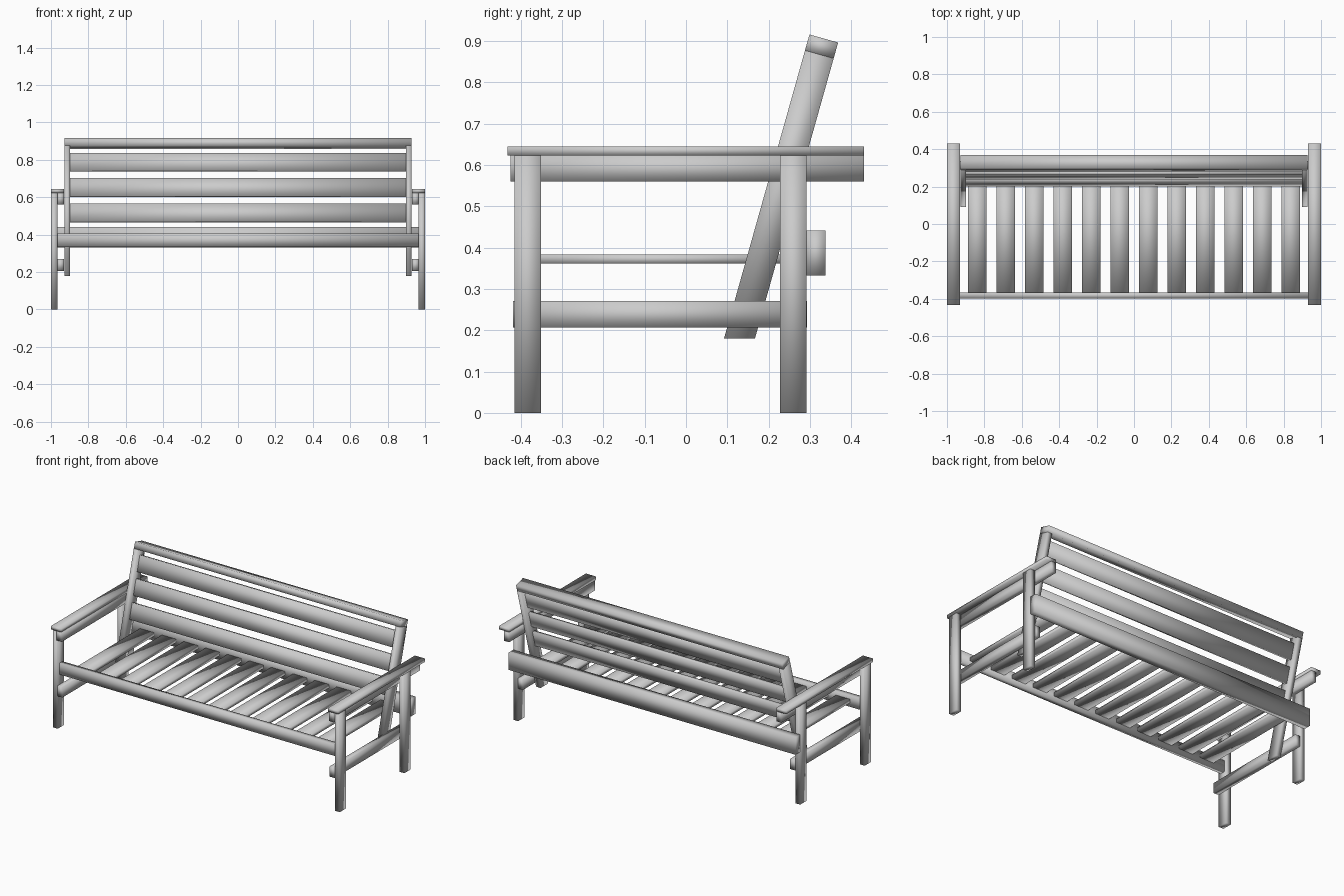
import bpy, bmesh
from math import sin, cos, radians
from mathutils import Vector

cube = bpy.data.objects.get("Cube")
if cube:
    bpy.data.objects.remove(cube, do_unlink=True)

grey = bpy.data.materials.new("plain grey")
grey.use_nodes = True
GREY = (0.6, 0.6, 0.6, 1)
grey.diffuse_color = GREY
grey.node_tree.nodes["Principled BSDF"].inputs["Base Color"].default_value = GREY


def prism(name, profile, x0, x1):
    """Extrude a side profile of (y, z) points from x0 to x1."""
    bm = bmesh.new()
    face = bm.faces.new([bm.verts.new((x0, y, z)) for y, z in profile])
    side = bmesh.ops.extrude_face_region(bm, geom=[face])["geom"]
    verts = [g for g in side if isinstance(g, bmesh.types.BMVert)]
    bmesh.ops.translate(bm, verts=verts, vec=(x1 - x0, 0, 0))
    bmesh.ops.recalc_face_normals(bm, faces=bm.faces)
    mesh = bpy.data.meshes.new(name)
    bm.to_mesh(mesh)
    bm.free()
    mesh.materials.append(grey)
    # softly shaded timber across every edge
    mesh.shade_smooth()
    obj = bpy.data.objects.new(name, mesh)
    bpy.context.collection.objects.link(obj)
    return obj


def board(name, x0, x1, y0, y1, z0, z1):
    return prism(name, [(y0, z0), (y1, z0), (y1, z1), (y0, z1)], x0, x1)


# Leaning back frame: directions along and across the slope
LEAN = radians(15.7)
up = Vector((sin(LEAN), cos(LEAN)))
across = Vector((cos(LEAN), -sin(LEAN)))
foot = Vector((0.092, 0.18))
POST = 0.072
cap_base = foot + up * 0.724


def leaning(start, length, depth):
    return [start, start + across * depth, start + across * depth + up * length,
            start + up * length]


# Side frames, mirrored left and right
for s, side in ((1, "left"), (-1, "right")):
    outer, inner, edge, post_in = s, s * 0.966, s * 0.931, s * 0.897
    board(f"{side}_front_leg", inner, outer, -0.415, -0.351, 0, 0.623)
    board(f"{side}_back_leg", inner, outer, 0.228, 0.291, 0, 0.623)
    board(f"{side}_armrest", edge, outer, -0.432, 0.431, 0.623, 0.645)
    board(f"{side}_arm_rail", edge, inner, -0.425, 0.431, 0.56, 0.623)
    board(f"{side}_lower_rail", edge, inner, -0.418, 0.293, 0.207, 0.271)
    # back post with a level cut at the bottom
    profile = [foot, foot + Vector((POST / cos(LEAN), 0)),
               cap_base + across * POST, cap_base]
    prism(f"{side}_back_post", profile, post_in, s * 0.928)

# Back cap and three slats between the posts
prism("back_cap", leaning(cap_base, 0.04, POST), -0.927, 0.927)
THICK = 0.02
for i, z in enumerate((0.516, 0.652, 0.787)):
    centre = foot + up * ((z - foot.y) / up.y) + across * (POST / 2)
    centre += up * (POST / 2 * sin(LEAN) / cos(LEAN))
    start = centre - up * 0.0495 - across * (THICK / 2)
    prism(f"back_slat_{i + 1}", leaning(start, 0.099, THICK), -0.897, 0.897)

# Seat rails and slats
board("seat_front_rail", -0.966, 0.966, -0.398, -0.366, 0.335, 0.406)
board("seat_back_rail", -1, 1, 0.291, 0.338, 0.332, 0.441)
for i in range(12):
    x = -0.838 + i * 0.1524
    board(f"seat_slat_{i + 1}", x - 0.049, x + 0.049, -0.366, 0.291, 0.361, 0.383)
